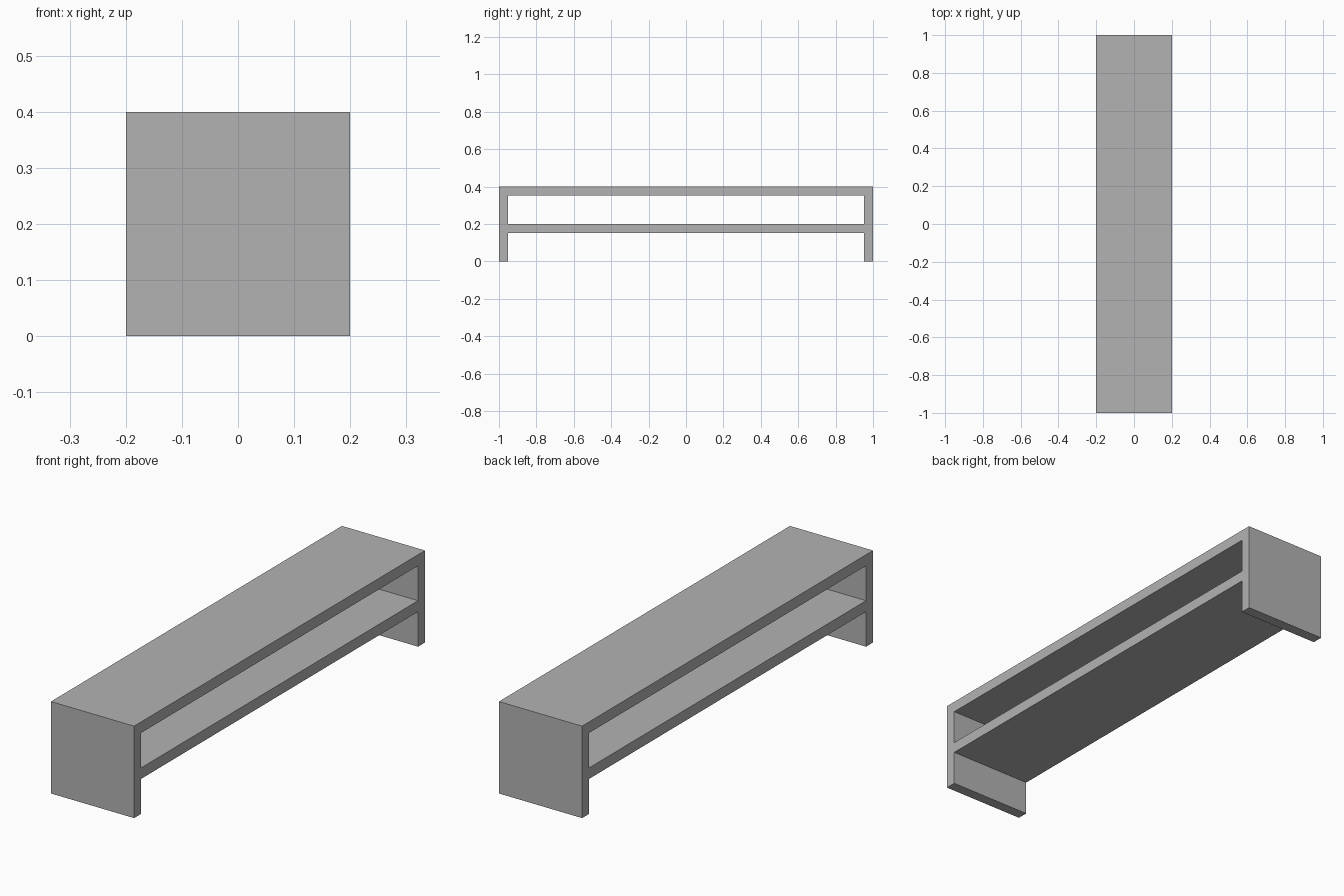
import bpy
import bmesh

cube = bpy.data.objects.get("Cube")
if cube:
    bpy.data.objects.remove(cube, do_unlink=True)

HALF_WIDTH, HALF_LENGTH, HEIGHT, BOARD = 0.2, 1.0, 0.4, 0.048
INNER = HALF_LENGTH - BOARD

# Plain grey finish
grey = bpy.data.materials.new("plain grey")
grey.use_nodes = True
colour = (0.45, 0.45, 0.45, 1)
grey.diffuse_color = colour
grey.node_tree.nodes["Principled BSDF"].inputs["Base Color"].default_value = colour


def extruded_profile(name, outline):
    """Extrude a (y, z) outline across the full width."""
    bm = bmesh.new()
    face = bm.faces.new([bm.verts.new((-HALF_WIDTH, y, z)) for y, z in outline])
    result = bmesh.ops.extrude_face_region(bm, geom=[face])
    verts = [v for v in result["geom"] if isinstance(v, bmesh.types.BMVert)]
    bmesh.ops.translate(bm, verts=verts, vec=(2 * HALF_WIDTH, 0, 0))
    bmesh.ops.recalc_face_normals(bm, faces=bm.faces)
    mesh = bpy.data.meshes.new(name)
    bm.to_mesh(mesh)
    bm.free()
    mesh.materials.append(grey)
    obj = bpy.data.objects.new(name, mesh)
    bpy.context.collection.objects.link(obj)
    return obj


# Top board and end panels in one folded profile
half = [(HALF_LENGTH, HEIGHT), (HALF_LENGTH, 0), (INNER, 0), (INNER, HEIGHT - BOARD)]
extruded_profile("bench_frame", half + [(-y, z) for y, z in reversed(half)])

# Shelf between the end panels
top, bottom = 0.2, 0.2 - BOARD
extruded_profile("shelf", [(-INNER, bottom), (INNER, bottom), (INNER, top), (-INNER, top)])
